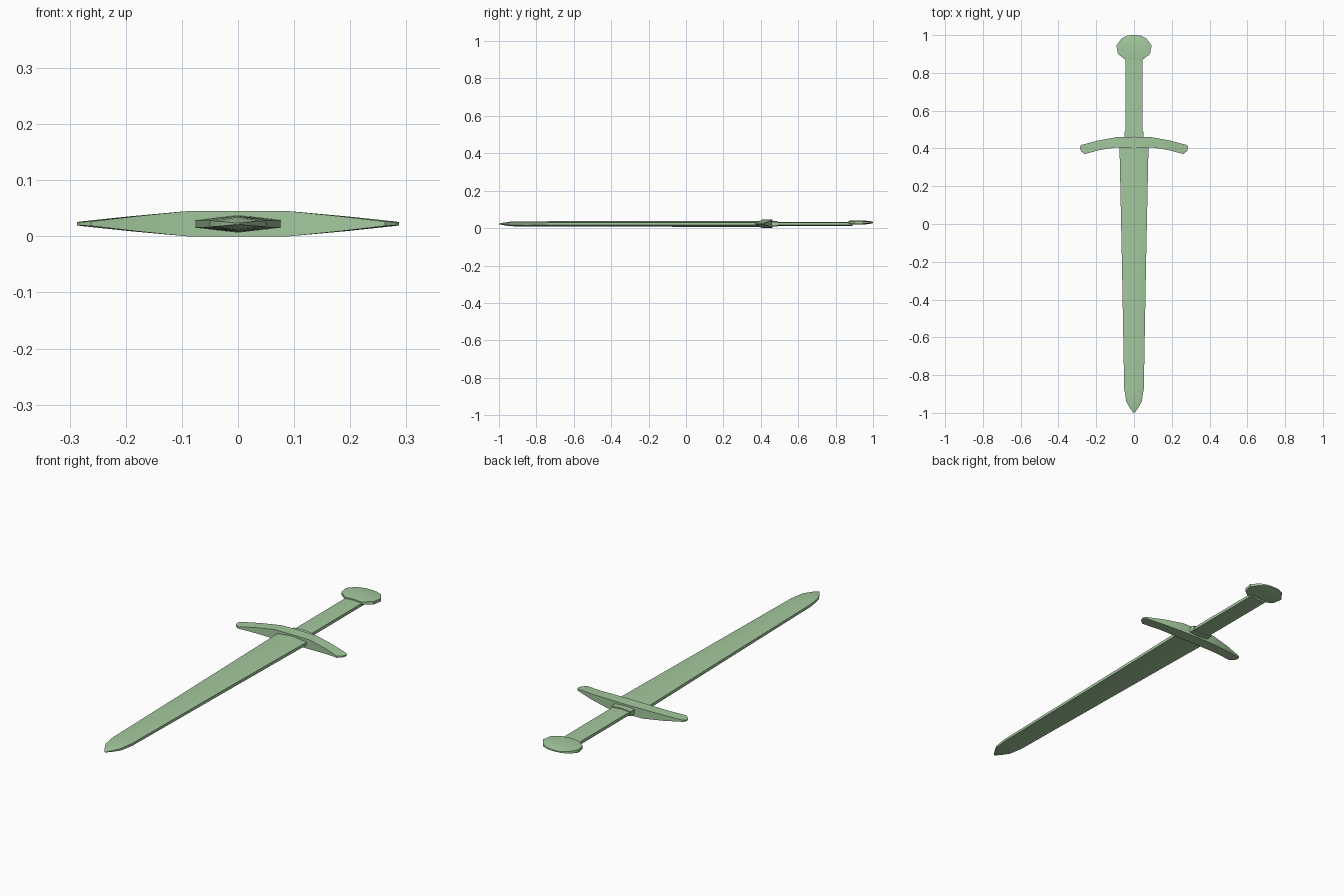
import bpy
import bmesh
import math

cube = bpy.data.objects.get("Cube")
if cube:
    bpy.data.objects.remove(cube, do_unlink=True)

green = bpy.data.materials.new("pale_green")
green.use_nodes = True
colour = (0.37, 0.58, 0.34, 1)
green.diffuse_color = colour
green.node_tree.nodes["Principled BSDF"].inputs["Base Color"].default_value = colour

MID = 0.0225  # height of the sword's centre plane


def loft(name, rings):
    """Skin a row of equal-length rings and cap both ends."""
    bm = bmesh.new()
    loops = [[bm.verts.new(p) for p in ring] for ring in rings]
    for a, b in zip(loops, loops[1:]):
        for i in range(len(a)):
            j = (i + 1) % len(a)
            bm.faces.new((a[i], a[j], b[j], b[i]))
    bm.faces.new(loops[0])
    bm.faces.new(loops[-1])
    bmesh.ops.recalc_face_normals(bm, faces=bm.faces)
    mesh = bpy.data.meshes.new(name)
    bm.to_mesh(mesh)
    bm.free()
    mesh.materials.append(green)
    obj = bpy.data.objects.new(name, mesh)
    bpy.context.collection.objects.link(obj)
    bpy.ops.object.select_all(action="DESELECT")
    obj.select_set(True)
    bpy.context.view_layer.objects.active = obj
    bpy.ops.object.shade_smooth_by_angle(angle=math.radians(30))
    return obj


def ridged(y, w, edge, ridge, z=MID):
    """Flat hexagonal section: half width, half edge height, half ridge height."""
    return [(-w, y, z - edge), (0, y, z - ridge), (w, y, z - edge),
            (w, y, z + edge), (0, y, z + ridge), (-w, y, z + edge)]


# Blade with a central ridge and a rounded point
blade = [(0.42, 0.077, 0.007, 0.016), (-0.2, 0.064, 0.007, 0.015),
         (-0.87, 0.052, 0.006, 0.014), (-0.94, 0.041, 0.005, 0.012),
         (-0.98, 0.018, 0.003, 0.006), (-1.0, 0.003, 0.001, 0.002)]
loft("blade", [ridged(*s) for s in blade])

# Grip and the collar where it meets the guard
loft("grip", [ridged(y, 0.044, 0.007, 0.0105) for y in (0.47, 0.89)])
loft("collar", [ridged(y, 0.051, 0.011, 0.015) for y in (0.45, 0.49)])

# Domed, rounded pommel
pommel = [(0.868, 0.043, 0.006, 0.009), (0.90, 0.085, 0.007, 0.011),
          (0.945, 0.093, 0.007, 0.011), (0.982, 0.066, 0.005, 0.008),
          (0.997, 0.035, 0.003, 0.004), (1.0, 0.015, 0.003, 0.003)]
loft("pommel", [ridged(*s, z=0.03) for s in pommel])

# Crossguard: front x, front y, back x, back y, half height; mirrored across x
half = [(0, 0.406, 0, 0.462, 0.0225), (0.09, 0.406, 0.09, 0.460, 0.0225),
        (0.18, 0.392, 0.19, 0.442, 0.0135), (0.262, 0.37, 0.28, 0.418, 0.004),
        (0.281, 0.386, 0.287, 0.405, 0.003)]
stations = [(-a, b, -c, d, h) for a, b, c, d, h in reversed(half[1:])] + half
loft("crossguard", [[(a, b, MID - h), (c, d, MID - h), (c, d, MID + h), (a, b, MID + h)]
                    for a, b, c, d, h in stations])
